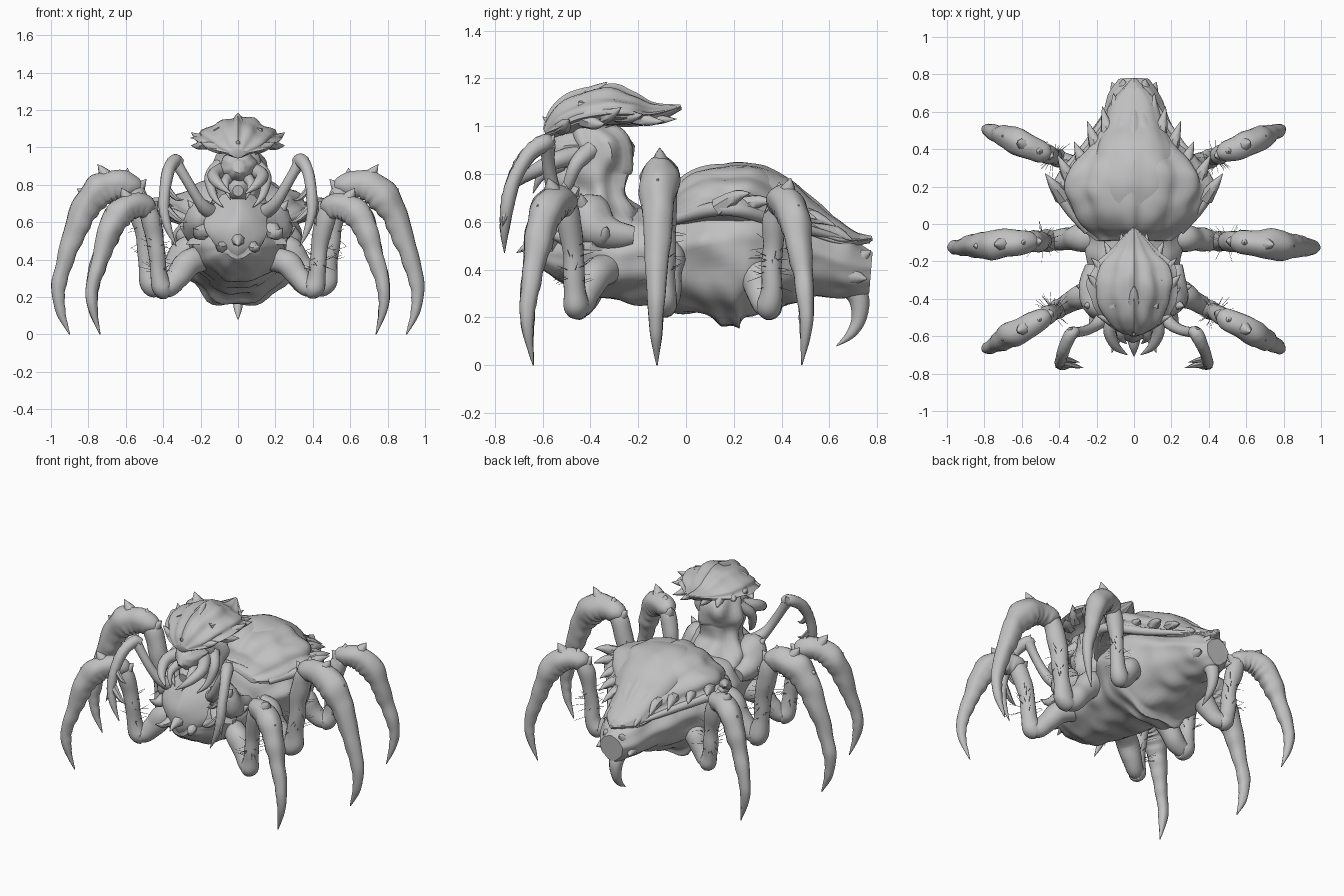
import bpy, bmesh, math, random
from mathutils import Vector, noise

random.seed(4)
if "Cube" in bpy.data.objects:
    bpy.data.objects.remove(bpy.data.objects["Cube"])

clay = bpy.data.materials.new("grey_clay")
clay.use_nodes = True
GREY = (0.53, 0.53, 0.53, 1)
clay.diffuse_color = GREY
clay.node_tree.nodes["Principled BSDF"].inputs["Base Color"].default_value = GREY
made = []
X = Vector((1, 0, 0))


def spline(rows, steps):
    """Smooth the rows of numbers with a Catmull-Rom curve."""
    out = []
    last = len(rows) - 1
    for i in range(last):
        a, b, c, d = (rows[max(0, min(last, j))] for j in (i - 1, i, i + 1, i + 2))
        for s in range(steps):
            t = s / steps
            out.append([q + 0.5 * t * (r - p + t * (2*p - 5*q + 4*r - w + t * (3*(q - r) + w - p)))
                        for p, q, r, w in zip(a, b, c, d)])
    return out + [list(rows[-1])]


def skin(bm, rows, side=X, sides=12, steps=4, power=1, bump=None, rough=0):
    """Loft rings; a row is x, y, z, side radius, upper radius, lower radius."""
    rows = spline(rows, steps)
    rings = []
    for i, row in enumerate(rows):
        centre = Vector(row[:3])
        along = (Vector(rows[min(i + 1, len(rows) - 1)][:3]) - Vector(rows[max(i - 1, 0)][:3])).normalized()
        up = side.cross(along).normalized()
        across = along.cross(up)
        ring = []
        for k in range(sides):
            angle = math.tau * k / sides
            c, s = math.cos(angle), math.sin(angle)
            f = bump(i / (len(rows) - 1), angle) if bump else 1
            tall = row[4] if s > 0 else row[5]
            p = across * math.copysign(abs(c) ** power, c) * max(row[3], 0.001) * f
            p += up * math.copysign(abs(s) ** power, s) * max(tall, 0.001) * f
            p += centre
            if rough:
                p += (p - centre) * noise.noise(p * 9) * rough
            ring.append(bm.verts.new(p))
        rings.append(ring)
    for a, b in zip(rings, rings[1:]):
        for k in range(sides):
            n = (k + 1) % sides
            bm.faces.new((a[k], a[n], b[n], b[k]))
    bm.faces.new(rings[0])
    bm.faces.new(rings[-1])


def limb(bm, points, side=X, flat=1, **options):
    skin(bm, [(x, y, z, r * flat, r, r) for x, y, z, r in points], side, **options)


def spike(bm, base, tip, radius, lift=0.0, sides=7):
    base, tip = Vector(base), Vector(tip)
    mid = base.lerp(tip, 0.55) + Vector((0, 0, lift))
    side = (tip - base).cross(Vector((0.1, 0.2, 1)))
    limb(bm, [(*base, radius), (*mid, radius * 0.6), (*tip, 0.001)], side.normalized(), sides=sides, steps=3)


def finish(name, bm):
    bmesh.ops.recalc_face_normals(bm, faces=bm.faces)
    mesh = bpy.data.meshes.new(name)
    bm.to_mesh(mesh)
    bm.free()
    mesh.materials.append(clay)
    ob = bpy.data.objects.new(name, mesh)
    bpy.context.collection.objects.link(ob)
    made.append(ob)


def centred(name, rows, **options):
    """A lengthwise body part from y, z, half width, rise and drop."""
    bm = bmesh.new()
    skin(bm, [(0, *row) for row in rows], **options)
    finish(name, bm)


# Belly and thorax, with chevron folds underneath
def folds(t, a):
    low = max(0, -math.sin(a))
    return 1 + 0.025 * low * math.sin(65 * t + 5 * abs(math.cos(a))) + 0.02 * math.sin(9 * a)


centred("body", [
    (-.6, .47, .08, .06, .06), (-.52, .46, .16, .14, .11), (-.4, .46, .22, .18, .18),
    (-.22, .46, .25, .19, .2), (-.05, .47, .27, .18, .25), (.1, .5, .33, .2, .34),
    (.25, .51, .35, .2, .35), (.4, .48, .27, .2, .26), (.55, .45, .19, .13, .18),
    (.68, .41, .14, .12, .13), (.775, .4, .08, .07, .1)],
    sides=64, steps=9, power=1.1, bump=folds, rough=.08)

# Flared back shell with a raised central dome, both ridged lengthwise
centred("back_shell", [
    (-.09, .61, .2, .05, .03), (-.02, .61, .28, .14, .04), (.1, .64, .36, .19, .06),
    (.2, .65, .42, .19, .07), (.28, .64, .38, .19, .07), (.4, .6, .26, .16, .06),
    (.52, .56, .18, .12, .05), (.65, .52, .12, .06, .04), (.78, .53, .01, .01, .01)],
    sides=88, steps=7, power=1.25, bump=lambda t, a: .96 + .08 * abs(math.sin(6.5 * a + .8 * t)), rough=.07)
centred("shell_dome", [
    (-.05, .62, .17, .07, .03), (.02, .64, .21, .12, .03), (.1, .67, .23, .15, .03),
    (.22, .68, .25, .17, .03), (.35, .66, .23, .15, .03), (.5, .59, .17, .1, .03),
    (.65, .53, .12, .06, .03), (.77, .52, .01, .01, .01)],
    sides=56, steps=7, power=.95, bump=lambda t, a: .97 + .04 * abs(math.sin(4.5 * a)), rough=.06)

# Neck column flowing into the thorax
bm = bmesh.new()
skin(bm, [(0, -.36, .48, .25, .18, .26), (0, -.36, .6, .22, .15, .19), (0, -.37, .7, .14, .12, .12),
          (0, -.38, .8, .13, .1, .13), (0, -.37, .89, .14, .1, .145), (0, -.41, .98, .1, .1, .09),
          (0, -.4, 1.06, .06, .06, .06)],
     sides=36, steps=6, bump=lambda t, a: 1 + .07 * math.sin(7 * a + 6 * t), rough=.25)
finish("neck", bm)

# Face and hanging jaw
centred("face", [(-.59, .9, .03, .03, .04), (-.55, .89, .07, .07, .07), (-.48, .9, .1, .09, .1),
                 (-.36, .9, .08, .08, .1)],
        sides=28, bump=lambda t, a: 1 + .06 * math.sin(8 * a), rough=.2)
bm = bmesh.new()
limb(bm, [(0, -.4, .8, .07), (0, -.51, .78, .065), (0, -.57, .77, .03)], rough=.2)
finish("jaw", bm)

# Crown: a wide pointed roof over the head, fringed with swept-back spikes
centred("crown", [(-.59, .97, .05, .02, .03), (-.54, .99, .13, .08, .04), (-.45, 1.03, .19, .11, .06),
                  (-.33, 1.05, .23, .12, .05), (-.24, 1.05, .21, .1, .05), (-.14, 1.05, .12, .05, .04),
                  (-.02, 1.08, .01, .01, .01)],
        sides=60, steps=6, power=1.5, bump=lambda t, a: 1 + .06 * math.cos(12 * a), rough=.12)
bm = bmesh.new()
spike(bm, (0, -.43, 1.11), (0, -.33, 1.185), .04)
spike(bm, (0, -.55, 1), (0, -.6, 1.04), .025)
for s in (1, -1):
    for base, tip in [((.16, -.36, 1.04), (.25, -.27, 1.08)), ((.15, -.42, 1.03), (.25, -.34, 1.01)),
                      ((.13, -.28, 1.05), (.23, -.18, 1.05)), ((.09, -.24, 1.05), (.16, -.09, 1.02)),
                      ((.05, -.22, 1.05), (.07, -.04, 1.03)), ((.1, -.44, 1.07), (.15, -.3, 1.11)),
                      ((.09, -.52, 1), (.2, -.49, 1.03))]:
        spike(bm, (s * base[0], *base[1:]), (s * tip[0], *tip[1:]), .04, -.01)
finish("crown_spikes", bm)

# Chest: keeled plate, shoulder lumps and thorns
bm = bmesh.new()
skin(bm, [(0, -.52, .4, .04, .04, .04), (0, -.56, .48, .13, .07, .06), (0, -.53, .58, .17, .09, .06),
          (0, -.48, .68, .15, .07, .06), (0, -.44, .76, .08, .03, .04)], sides=24, power=1.7, rough=.2)
spike(bm, (0, -.56, .5), (0, -.71, .47), .05, .02)
for s in (1, -1):
    limb(bm, [(s * .12, -.47, .66, .05), (s * .18, -.42, .63, .09), (s * .22, -.34, .56, .08), (s * .22, -.22, .54, .04)],
         sides=16, rough=.3)
    spike(bm, (s * .07, -.56, .48), (s * .12, -.69, .48), .035, -.02)
    spike(bm, (s * .18, -.46, .56), (s * .24, -.58, .57), .05, -.03)
    spike(bm, (s * .19, -.36, .54), (s * .31, -.33, .58), .06, -.02)
    spike(bm, (s * .17, -.42, .64), (s * .27, -.44, .72), .06, -.02)
finish("chest_plate", bm)

# Long thorns swept back along the shell rim and dome
bm = bmesh.new()
for s in (1, -1):
    for base, tip in [((.38, .14, .66), (.475, .27, .72)), ((.33, .22, .66), (.41, .37, .68)),
                      ((.26, .3, .65), (.32, .44, .63)), ((.19, .38, .64), (.25, .55, .61)),
                      ((.13, .44, .63), (.17, .63, .58)), ((.09, .55, .56), (.11, .7, .52))]:
        spike(bm, (s * base[0], *base[1:]), (s * tip[0], *tip[1:]), .045, .015)
    limb(bm, [(s * .25, -.04, .61, .02), (s * .36, .1, .65, .03), (s * .4, .22, .65, .03),
              (s * .25, .42, .59, .025), (s * .1, .66, .53, .01)], sides=8)
finish("shell_thorns", bm)

# Tail
bm = bmesh.new()
limb(bm, [(0, .66, .35, .05), (0, .72, .29, .045), (0, .725, .2, .032), (0, .69, .13, .02), (0, .63, .08, .002)])
for s in (1, -1):
    spike(bm, (s * .05, .7, .43), (s * .06, .775, .48), .05)
    spike(bm, (s * .08, .66, .38), (s * .12, .76, .36), .05)
finish("tail_stinger", bm)

# Legs: thigh, hairy shin and sickle claw, all drawn in one upright plane
THIGH = [(.17, .47, .075), (.27, .44, .08), (.34, .36, .068), (.4, .28, .06), (.47, .26, .05)]
SHIN = [(.42, .25, .05), (.46, .27, .062), (.485, .38, .052), (.5, .55, .052), (.54, .72, .06), (.59, .8, .045)]
CLAW = [(.53, .77, .035), (.57, .79, .065), (.66, .8, .078), (.75, .76, .085), (.83, .65, .072),
        (.895, .48, .053), (.955, .27, .04), (.95, .13, .026), (.9, 0, .003)]


def serrated(t, a):
    return 1 + .06 * math.sin(95 * t) * max(0, -math.sin(a)) + .03 * math.sin(5 * a)


for label, hip, foot, k in [("front", -.35, -.66, .75), ("middle", -.07, -.125, 1), ("rear", .27, .5, .75)]:
    for s, hand in [(1, "left"), (-1, "right")]:
        def place(r, z):
            lower = z * (.86 if k < 1 and z > .35 else 1 - .14 * (k < 1) * max(0, z - .2) / .15)
            return s * (.25 + (r - .25) * k), hip + (foot - hip) * (r - .2) / .75, lower

        plane = Vector(((hip - foot) / .75 * s, k, 0)).normalized() * -s
        bm = bmesh.new()
        for part, bump in [(THIGH, None), (SHIN, None), (CLAW, serrated)]:
            thick = .88 if k < 1 else 1
            limb(bm, [(*place(r, z), size * thick) for r, z, size in part], plane,
                 flat=.95, sides=18, steps=8, bump=bump, rough=.18)
        for r, z, r2, z2 in [(.68, .81, .75, .91), (.6, .79, .59, .89), (.78, .72, .86, .78), (.56, .75, .49, .83)]:
            spike(bm, place(r, z), place(r2, z2), .05)
        finish(f"{hand}_{label}_leg", bm)
        bm = bmesh.new()
        for _ in range(26):
            h = random.random()
            root = Vector(place(.485 + .02 * h, .38 + .2 * h))
            aim = Vector((random.uniform(-1, 1), random.uniform(-1, 1), random.uniform(-.3, .5))).normalized()
            spike(bm, root, root + aim * random.uniform(.08, .12), .0025, sides=3)
        finish(f"{hand}_{label}_leg_hairs", bm)

# Grasping arms and mouth fangs
for s, hand in [(1, "left"), (-1, "right")]:
    bm = bmesh.new()
    limb(bm, [(s * x, y, z, r) for x, y, z, r in [
        (.12, -.44, .64, .05), (.19, -.53, .69, .035), (.26, -.57, .8, .026), (.33, -.58, .92, .032)]], rough=.15)
    limb(bm, [(s * x, y, z, r) for x, y, z, r in [
        (.3, -.57, .92, .02), (.335, -.59, .93, .035), (.37, -.66, .88, .033), (.39, -.72, .78, .03),
        (.395, -.75, .66, .028), (.37, -.76, .56, .018), (.33, -.76, .47, .002)]],
        bump=serrated, steps=6, rough=.15)
    spike(bm, (s * .34, -.58, .92), (s * .34, -.55, .965), .025)
    spike(bm, (s * .39, -.74, .68), (s * .27, -.77, .6), .025, -.02)
    spike(bm, (s * .38, -.72, .78), (s * .29, -.74, .72), .02, -.02)
    spike(bm, (s * .39, -.74, .68), (s * .42, -.77, .58), .02)
    finish(f"{hand}_arm", bm)
    bm = bmesh.new()
    limb(bm, [(s * .08, -.46, .88, .04), (s * .13, -.56, .85, .035), (s * .1, -.65, .8, .025),
              (s * .035, -.7, .75, .002)])
    limb(bm, [(s * .05, -.52, .84, .03), (s * .07, -.6, .8, .022), (s * .04, -.64, .72, .002)])
    limb(bm, [(s * .1, -.4, .9, .04), (s * .15, -.46, .84, .03), (s * .13, -.5, .74, .02), (s * .08, -.54, .68, .002)])
    finish(f"{hand}_fangs", bm)

for ob in bpy.context.selected_objects:
    ob.select_set(False)
for ob in made:
    ob.select_set(True)
bpy.context.view_layer.objects.active = made[0]
bpy.ops.object.shade_smooth_by_angle(angle=math.radians(50))
